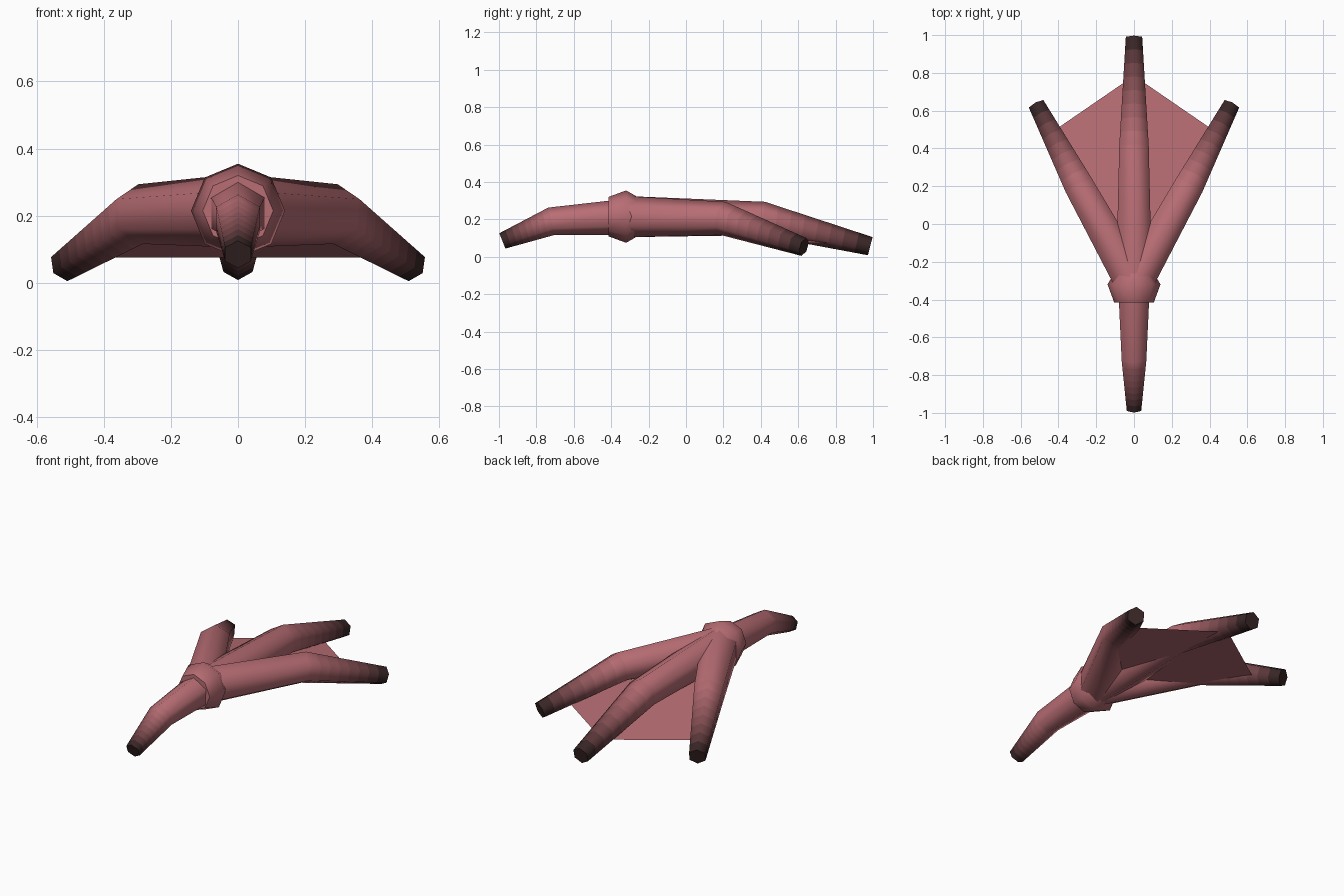
import bpy, bmesh, math
from mathutils import Vector

if "Cube" in bpy.data.objects:
    bpy.data.objects.remove(bpy.data.objects["Cube"])

PINK = (0.48, 0.155, 0.175)
DARK = (0.012, 0.010, 0.009)
BANDS = 8


def material(name, rgb):
    m = bpy.data.materials.new(name)
    m.diffuse_color = (*rgb, 1)
    m.use_nodes = True
    m.node_tree.nodes["Principled BSDF"].inputs["Base Color"].default_value = m.diffuse_color
    return m


# Skin tones fading from pink to the dark toe tips
skin = material("skin", PINK)
fade = []
for i in range(BANDS):
    t = (i + 0.5) / BANDS
    fade.append(material(f"skin_fade_{i + 1}", [a + (b - a) * t for a, b in zip(PINK, DARK)]))


def finish(name, bm, mats):
    bmesh.ops.recalc_face_normals(bm, faces=bm.faces)
    me = bpy.data.meshes.new(name)
    bm.to_mesh(me)
    bm.free()
    for m in mats:
        me.materials.append(m)
    ob = bpy.data.objects.new(name, me)
    bpy.context.collection.objects.link(ob)
    return ob


def ring(centre, tangent, radius, sides):
    side = tangent.cross(Vector((0, 0, 1))).normalized()
    up = side.cross(tangent).normalized()
    angles = [math.pi / 2 + 2 * math.pi * k / sides for k in range(sides)]
    return [centre + radius * (side * math.cos(a) + up * math.sin(a)) for a in angles]


def loft(name, rings, mats, slots):
    """Skin a list of rings, smooth sides and flat end caps."""
    bm = bmesh.new()
    loops = [[bm.verts.new(p) for p in r] for r in rings]
    n = len(loops[0])
    for a, b, slot in zip(loops, loops[1:], slots):
        for k in range(n):
            f = bm.faces.new((a[k], a[(k + 1) % n], b[(k + 1) % n], b[k]))
            f.smooth = True
            f.material_index = slot
    bm.faces.new(loops[0]).material_index = slots[0]
    bm.faces.new(loops[-1]).material_index = slots[-1]
    # keep the cap rims sharp
    for loop in (loops[0], loops[-1]):
        for k in range(n):
            bm.edges.get((loop[k], loop[(k + 1) % n])).smooth = False
    return finish(name, bm, mats)


def toe(name, points, radii):
    """Hexagonal toe: root, knuckle and tip rings, tip segment banded for the fade."""
    p = [Vector(q) for q in points]
    d1, d2 = (p[1] - p[0]).normalized(), (p[2] - p[1]).normalized()
    root, knuckle, tip = (ring(c, t, r, 6) for c, t, r in zip(p, (d1, d1 + d2, d2), radii))
    rings = [root] + [[a.lerp(b, i / BANDS) for a, b in zip(knuckle, tip)]
                      for i in range(BANDS + 1)]
    loft(name, rings, [skin] + fade, list(range(BANDS + 1)))


# Toes
toe("middle_toe", [(0, -0.32, 0.215), (0, 0.41, 0.205), (0, 0.985, 0.057)], (0.11, 0.09, 0.05))
toe("back_toe", [(0, -0.32, 0.213), (0, -0.72, 0.19), (0, -0.982, 0.085)], (0.097, 0.075, 0.044))
for label, s in (("left", -1), ("right", 1)):
    toe(f"{label}_toe", [(0, -0.32, 0.215), (s * 0.29, 0.2, 0.205), (s * 0.515, 0.63, 0.053)],
        (0.11, 0.09, 0.05))

# Ankle joint
ankle = [(-0.415, 0.105), (-0.32, 0.14), (-0.225, 0.085)]
loft("ankle_joint", [ring(Vector((0, y, 0.215)), Vector((0, 1, 0)), r, 8) for y, r in ankle],
     [skin], [0, 0])

# Webbing between the front toes
bm = bmesh.new()
root, left, front, right = [bm.verts.new(c) for c in
                            ((0, -0.3, 0.2), (-0.43, 0.49, 0.075), (0, 0.785, 0.075), (0.43, 0.49, 0.075))]
bm.faces.new((root, front, left))
bm.faces.new((root, right, front))
finish("webbing", bm, [skin])
